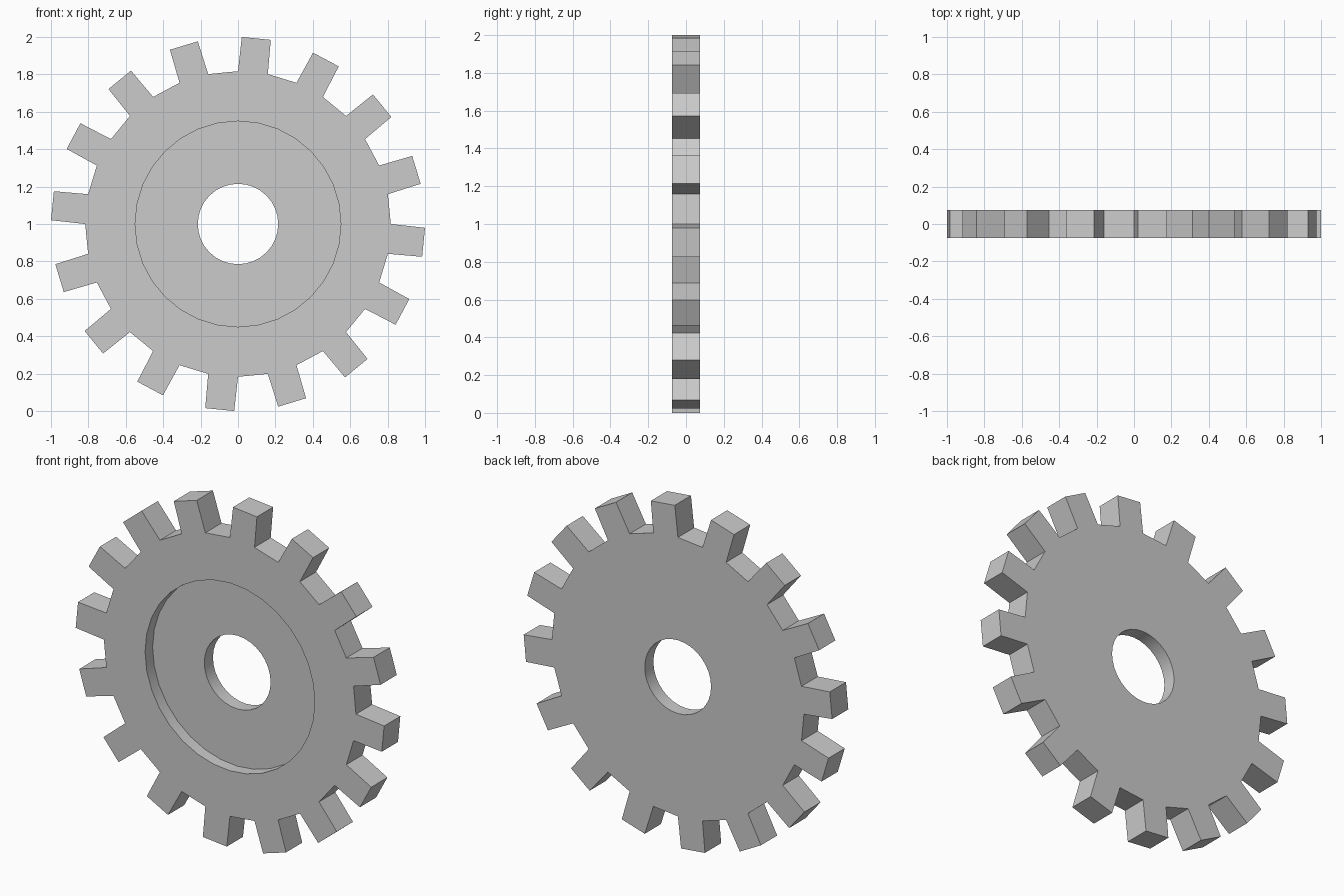
import bpy
import bmesh
from math import sin, cos, radians

if "Cube" in bpy.data.objects:
    bpy.data.objects.remove(bpy.data.objects["Cube"])

TEETH = 16
SEGS = TEETH * 2
STEP = 360 / SEGS
HALF = 0.075            # half the thickness
FLOOR = -HALF + 0.07    # depth of the front recess
HOLE, RECESS, ROOT, TIP = 0.215, 0.55, 0.817, 1.0
TIP_INSET = 1.16        # degrees each tip corner is pulled in, keeping teeth straight

steel = bpy.data.materials.new("grey steel")
steel.use_nodes = True
colour = (0.6, 0.6, 0.6, 1)
steel.diffuse_color = colour
steel.node_tree.nodes["Principled BSDF"].inputs["Base Color"].default_value = colour

bm = bmesh.new()


def point(radius, degrees, y):
    a = radians(degrees)
    return bm.verts.new((radius * sin(a), y, 1 + radius * cos(a)))


def ring(radius, y):
    return [point(radius, i * STEP, y) for i in range(SEGS)]


def bridge(a, b, i):
    j = (i + 1) % SEGS
    bm.faces.new((a[i], a[j], b[j], b[i]))


# Wheel body: closed loop of rings from the front rim, through the bore, to the back rim
rings = [ring(ROOT, -HALF), ring(RECESS, -HALF), ring(RECESS, FLOOR),
         ring(HOLE, FLOOR), ring(HOLE, HALF), ring(ROOT, HALF)]
for a, b in zip(rings, rings[1:]):
    for i in range(SEGS):
        bridge(a, b, i)

# Rim: alternate square teeth and flat gaps
front, back = rings[0], rings[-1]
for i in range(SEGS):
    if i % 2:
        bridge(back, front, i)
        continue
    base = [front[i], front[i + 1], back[i + 1], back[i]]
    lo, hi = i * STEP + TIP_INSET, (i + 1) * STEP - TIP_INSET
    tip = [point(TIP, lo, -HALF), point(TIP, hi, -HALF),
           point(TIP, hi, HALF), point(TIP, lo, HALF)]
    for k in range(4):
        n = (k + 1) % 4
        bm.faces.new((base[k], base[n], tip[n], tip[k]))
    bm.faces.new(tip)

bmesh.ops.recalc_face_normals(bm, faces=bm.faces)
mesh = bpy.data.meshes.new("gear_wheel")
bm.to_mesh(mesh)
bm.free()
mesh.materials.append(steel)
gear = bpy.data.objects.new("gear_wheel", mesh)
bpy.context.collection.objects.link(gear)

# Smooth the bore and recess walls, keep the edges crisp
bpy.ops.object.select_all(action="DESELECT")
gear.select_set(True)
bpy.context.view_layer.objects.active = gear
bpy.ops.object.shade_smooth_by_angle(angle=radians(30))
